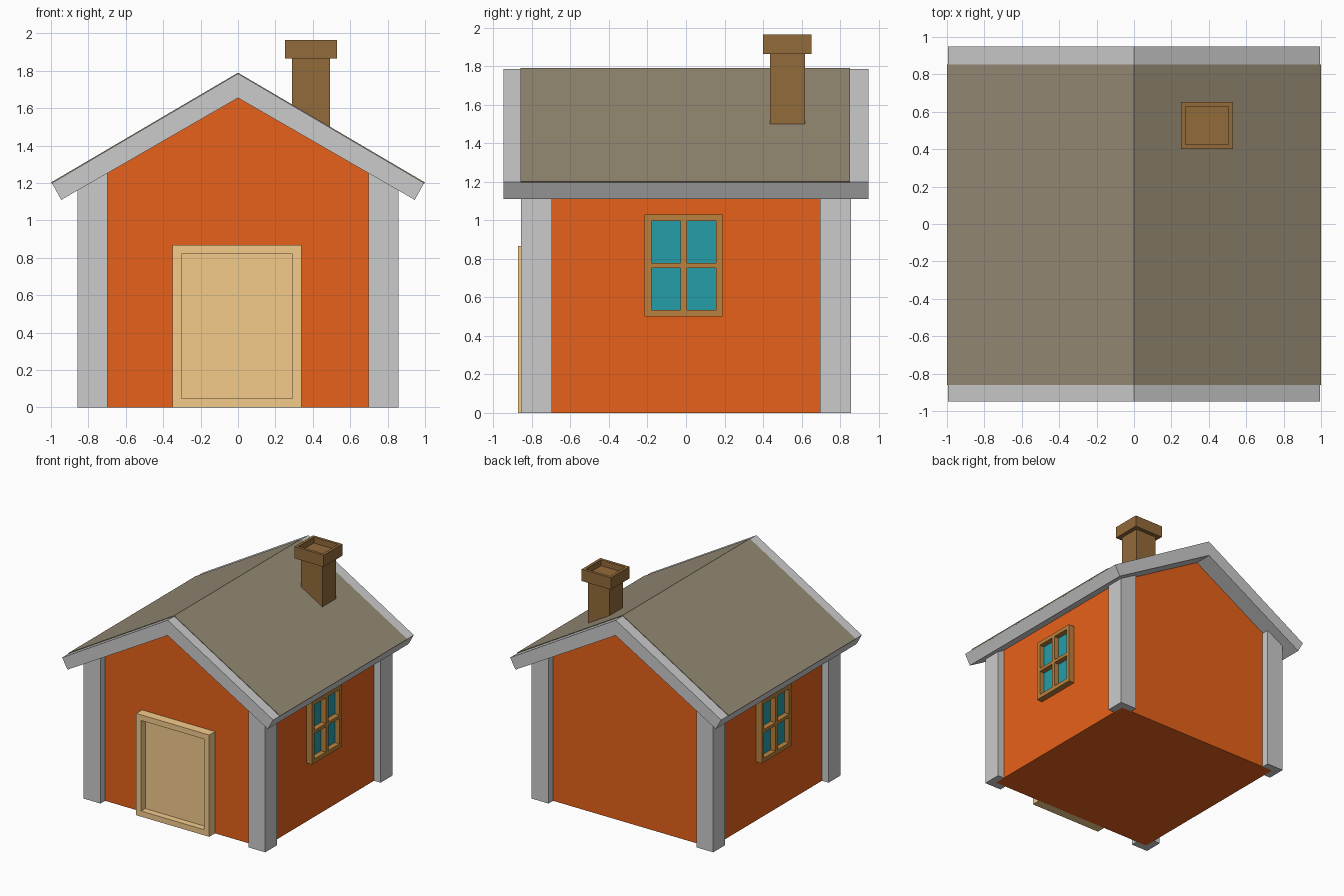
import bpy, bmesh
from mathutils import Vector

if "Cube" in bpy.data.objects:
    bpy.data.objects.remove(bpy.data.objects["Cube"])


def material(name, rgb):
    m = bpy.data.materials.new(name)
    m.diffuse_color = (*rgb, 1)
    m.use_nodes = True
    m.node_tree.nodes["Principled BSDF"].inputs["Base Color"].default_value = m.diffuse_color
    return m


ORANGE = material("orange_wall", (0.80, 0.12, 0.010))
ROOF = material("roof_brown", (0.30, 0.255, 0.175))
DOOR = material("door_tan", (0.90, 0.60, 0.26))
FRAME = material("frame_wood", (0.50, 0.22, 0.047))
GLASS = material("glass_teal", (0.018, 0.34, 0.39))
BRICK = material("chimney_brown", (0.29, 0.145, 0.043))


def finish(bm, name, mat=None):
    bmesh.ops.recalc_face_normals(bm, faces=bm.faces)
    me = bpy.data.meshes.new(name)
    bm.to_mesh(me)
    bm.free()
    ob = bpy.data.objects.new(name, me)
    bpy.context.collection.objects.link(ob)
    if mat:
        me.materials.append(mat)
    return ob


def add_box(bm, lo, hi):
    lo, hi = Vector(lo), Vector(hi)
    vs = bmesh.ops.create_cube(bm, size=1)["verts"]
    for v in vs:
        v.co = (lo + hi) / 2 + v.co * (hi - lo)


def boxes(name, spans, mat=None):
    bm = bmesh.new()
    for lo, hi in spans:
        add_box(bm, lo, hi)
    return finish(bm, name, mat)


def prism(name, points, travel, mat=None):
    """Closed profile extruded along the travel vector."""
    bm = bmesh.new()
    face = bm.faces.new([bm.verts.new(p) for p in points])
    new = bmesh.ops.extrude_face_region(bm, geom=[face])["geom"]
    bmesh.ops.translate(bm, vec=travel,
                        verts=[g for g in new if isinstance(g, bmesh.types.BMVert)])
    return finish(bm, name, mat)


def recessed_box(name, lo, hi, normal, rim, depth, mat):
    """Box with a sunken panel in the side facing normal."""
    bm = bmesh.new()
    add_box(bm, lo, hi)
    bm.normal_update()
    n = Vector(normal)
    face = max(bm.faces, key=lambda f: f.normal.dot(n))
    bmesh.ops.inset_individual(bm, faces=[face], thickness=rim)
    inner = bmesh.ops.extrude_discrete_faces(bm, faces=[face])["faces"][0]
    bmesh.ops.translate(bm, vec=-n * depth, verts=inner.verts[:])
    return finish(bm, name, mat)


def mirrored(half):
    """Complete an (x, z) outline given from ridge to eave on the right."""
    return half + [(-x, z) for x, z in reversed(half) if x > 0]


# House body: gabled pentagon
body = mirrored([(0, 1.66), (0.795, 1.20), (0.795, 0)])
prism("house_body", [(x, -0.795, z) for x, z in body], (0, 1.59, 0), ORANGE)

# L-shaped corner posts wrapped around the wall corners
o, w, i = 0.857, 0.795, 0.697
corner = [(o, o), (i, o), (i, w), (w, w), (w, i), (o, i)]
for sx, side in ((1, "right"), (-1, "left")):
    for sy, end in ((-1, "front"), (1, "back")):
        prism(f"corner_post_{end}_{side}",
              [(sx * x, sy * y, 0) for x, y in corner], (0, 0, 1.25))

# Roof slab with overhanging eaves and gables
slab = [(-0.995, 1.20), (0, 1.785), (0.995, 1.20),
        (0.945, 1.11), (0, 1.655), (-0.945, 1.11)]
prism("roof_slab", [(x, -0.948, z) for x, z in slab], (0, 1.896, 0))

# Thin brown roof covering between the gable trims
cover = [(-1.0, 1.203), (0, 1.79), (1.0, 1.203),
         (0.993, 1.195), (0, 1.78), (-0.993, 1.195)]
prism("roof_covering", [(x, -0.86, z) for x, z in cover], (0, 1.713, 0), ROOF)

# Door with sunken panel
recessed_box("door", (-0.35, -0.873, 0), (0.34, -0.79, 0.868),
             (0, -1, 0), 0.068, 0.055, DOOR)

# Side windows: frame bars around four panes
ys = [-0.215, -0.18, -0.028, 0.006, 0.157, 0.19]
zs = [0.50, 0.535, 0.752, 0.779, 0.997, 1.03]
for s, side in ((1, "right"), (-1, "left")):
    xa, xb = sorted((s * 0.79, s * 0.848))
    stiles = [((xa, ys[k], zs[0]), (xb, ys[k + 1], zs[5])) for k in (0, 2, 4)]
    rails = [((xa, ys[j], zs[k]), (xb, ys[j + 1], zs[k + 1]))
             for j in (1, 3) for k in (0, 2, 4)]
    boxes(f"window_frame_{side}", stiles + rails, FRAME)
    ga, gb = sorted((s * 0.79, s * 0.803))
    boxes(f"window_panes_{side}",
          [((ga, ys[j], zs[k]), (gb, ys[j + 1], zs[k + 1]))
           for j in (1, 3) for k in (1, 3)], GLASS)

# Chimney shaft and hollow cap
boxes("chimney_shaft", [((0.288, 0.435, 1.45), (0.492, 0.617, 1.87))], BRICK)
recessed_box("chimney_cap", (0.252, 0.40, 1.865), (0.528, 0.652, 1.965),
             (0, 0, 1), 0.034, 0.05, BRICK)
